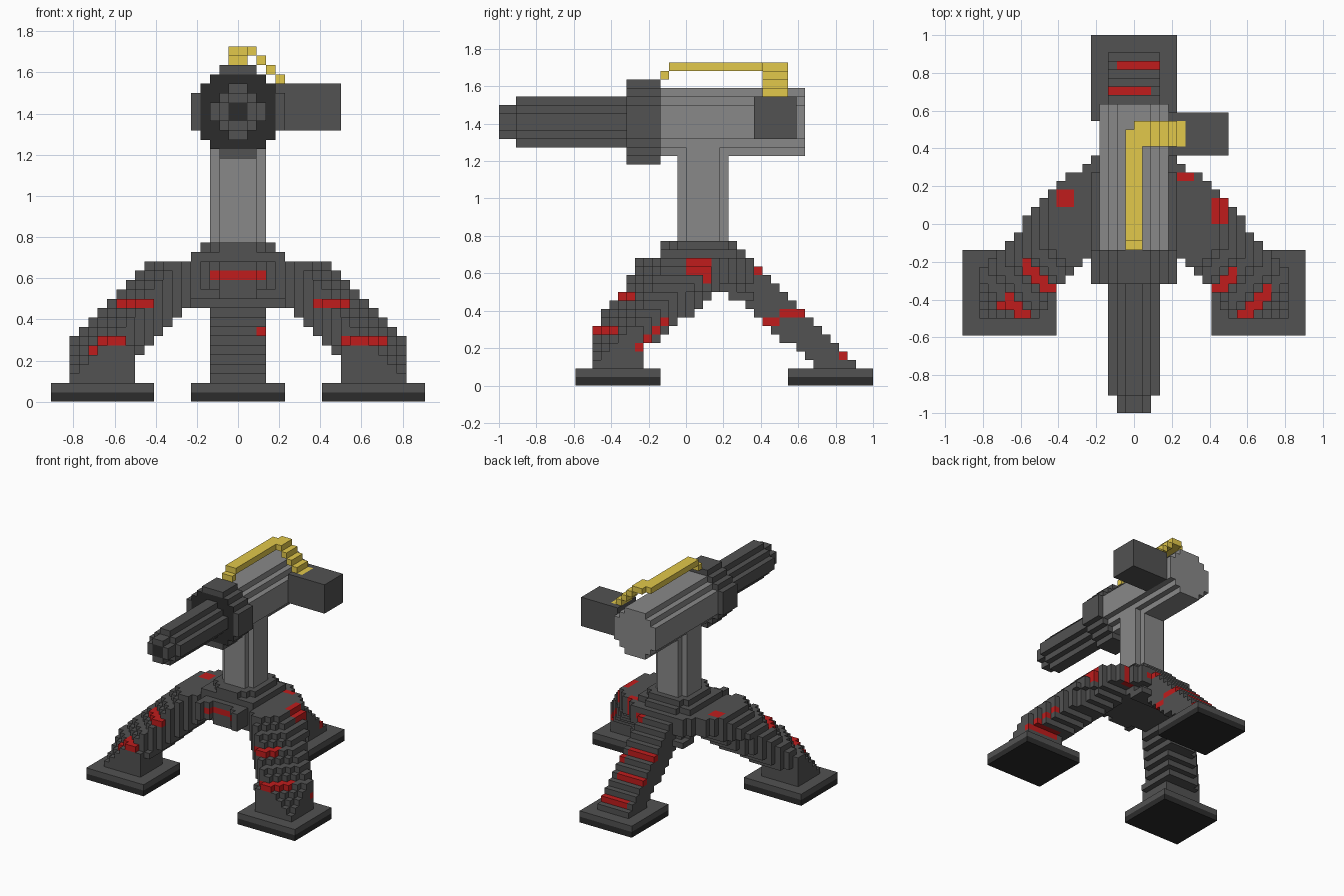
import bpy

if "Cube" in bpy.data.objects:
    bpy.data.objects.remove(bpy.data.objects["Cube"])

V = 1 / 22          # edge of one block
COLOURS = {
    "dark_grey": (0.085, 0.085, 0.085, 1), "light_grey": (0.25, 0.25, 0.25, 1),
    "near_black": (0.025, 0.025, 0.025, 1), "yellow": (0.76, 0.58, 0.07, 1),
    "red": (0.53, 0.012, 0.012, 1),
}
MATS = {}
for name, col in COLOURS.items():
    MATS[name] = bpy.data.materials.new(name)
    MATS[name].diffuse_color = col

cells = {}          # (i, j, k) -> (part, colour)


def put(part, colour, i, j, k):
    cells[(i, j, k)] = (part, colour)


def box(part, colour, x, y, z, keep=lambda i, j, k: True):
    for i in range(*x):
        for j in range(*y):
            for k in range(*z):
                if keep(i, j, k):
                    put(part, colour, i, j, k)


def tube(part, colour, half, limit, y):
    """Stepped octagonal bar along y, centred on height 31."""
    box(part, colour, (-half, half), y, (31 - half, 31 + half),
        lambda i, j, k: abs(i + .5) + abs(k - 30.5) <= limit)


# Hub: stacked discs
def disc(r):
    return lambda i, j, k: (i + .5) ** 2 + (j - 1.5) ** 2 <= r * r


box("hub", "dark_grey", (-5, 5), (5, 8), (10, 11))
box("hub", "dark_grey", (-7, 7), (-5, 9), (11, 15), disc(5.8))
box("hub", "dark_grey", (-8, 8), (2, 8), (12, 15), disc(7.2))
box("hub", "dark_grey", (-6, 6), (-4, 8), (15, 16), disc(5.3))
box("hub", "dark_grey", (-4, 4), (-3, 6), (16, 17), disc(4.9))


# Front legs: a flat brush swept from the foot up to the hub
def front_limit(k):
    return 29 - 1.2 * (k - 2) if k <= 6 else 24.2 - 1.5 * (k - 6)


path = [(14.5, k) for k in range(2, 7)]
path += [(14.5 - (k - 6), k) for k in range(7, 15)]
path += [(c, 14) for c in (5.5, 4.5, 3.5)] + [(1.5, 15)]
for cx, top in path:
    cy = 2 - 10 * (cx / 14.5) ** 1.7
    hy = 3 + 2 * min(1, max(0, (top - 6) / 5))
    if top >= 15:
        hy = 4.5
    for k in range(max(2, top - 2), top + 1):
        if cx < 8 and k < 11:
            continue
        for i in range(round(cx - 3.5), round(cx + 3.5)):
            for j in range(round(cy - hy), round(cy + hy)):
                side_ok = i + j <= (12 if k >= 11 else 11) and \
                    (i + j >= 1 or k < 6 or i < 4)
                if i - j <= front_limit(k) and side_ok:
                    put("front_right_leg", "dark_grey", i, j, k)
                    put("front_left_leg", "dark_grey", -1 - i, j, k)

# Back leg: one row back for each row down
for k in range(2, 16):
    start = 17 - k if k < 5 else 16 - k if k < 11 else 3
    box("back_leg", "dark_grey", (-3, 3), (start, 22 - k), (k, k + 1))

# Red scuff stripes on the legs and hub
RED_BOXES = [
    ((-3, 3), (-9, -2), (13, 14)), ((9, 11), (0, 3), (12, 15)),
    ((4, 7), (5, 6), (12, 15)), ((2, 4), (5, 9), (13, 14)),
    ((-9, -7), (2, 4), (12, 15)), ((-2, 3), (18, 19), (3, 4)),
    ((-3, 2), (15, 16), (6, 7)), ((2, 3), (9, 11), (7, 8)),
    ((2, 3), (11, 14), (8, 9)), ((-3, 2), (12, 13), (9, 10)),
]
STRIPES = [(10, 16, 6), (7, 12, 10), (-15, -12, 6), (-16, -15, 5), (-13, -9, 10)]


def is_red(i, j, k):
    for b in RED_BOXES:
        if all(lo <= v < hi for v, (lo, hi) in zip((i, j, k), b)):
            return True
    m, band = (i, 3.3) if i >= 0 else (-1 - i, 2)
    for lo, hi, row in STRIPES:
        if k == row and lo <= i < hi and m - j > front_limit(k) - band:
            return True
    return i >= 12 and -6 <= j <= -3 and k == j + 10


for c, (part, colour) in list(cells.items()):
    if is_red(*c):
        cells[c] = (part, "red")

# Feet: dark sole with a grey plate on top
for part, x, y in (("front_right_foot", (9, 20), (-13, -3)),
                   ("front_left_foot", (-20, -9), (-13, -3)),
                   ("back_foot", (-5, 5), (12, 22))):
    box(part, "near_black", x, y, (0, 1))
    box(part, "dark_grey", x, y, (1, 2))

# Column with notched corners
box("column", "light_grey", (-3, 3), (-1, 5), (17, 28),
    lambda i, j, k: not (i in (-3, 2) and j in (-1, 4)))

# Gun: main housing, collar, barrel and muzzle
tube("housing", "light_grey", 4, 5, (-3, 14))
tube("collar", "dark_grey", 5, 6, (-7, -3))
tube("barrel", "dark_grey", 3, 3, (-20, -7))
tube("muzzle", "dark_grey", 2, 2, (-22, -20))
tube("muzzle", "near_black", 1, 1, (-22, -21))

# Side ammunition box
box("side_box", "dark_grey", (4, 11), (8, 13), (29, 34))

# Yellow feed hose running over the top and down into the box
box("hose", "yellow", (-1, 1), (-3, -2), (36, 37))
box("hose", "yellow", (-1, 1), (-2, 11), (37, 38))
box("hose", "yellow", (0, 2), (9, 12), (37, 38))
for n in range(4):
    box("hose", "yellow", (2 + n, 3 + n), (9, 12), (36 - n, 37 - n))

# Turn the blocks into one mesh per part, keeping only the outside faces
SIDES = []
for axis in range(3):
    u, w = (axis + 1) % 3, (axis + 2) % 3
    for sign in (0, 1):
        ring = []
        for a, b in ((0, 0), (1, 0), (1, 1), (0, 1)):
            p = [0, 0, 0]
            p[axis], p[u], p[w] = sign, a, b
            ring.append(tuple(p))
        d = [0, 0, 0]
        d[axis] = 2 * sign - 1
        SIDES.append((tuple(d), ring if sign else ring[::-1]))

parts = {}
for c, (part, colour) in cells.items():
    parts.setdefault(part, []).append((c, colour))

names = list(COLOURS)
for part, blocks in parts.items():
    index, faces, face_mats = {}, [], []
    for c, colour in blocks:
        for d, ring in SIDES:
            if tuple(a + b for a, b in zip(c, d)) in cells:
                continue
            # the front of the collar is dark inside its rim
            inner = part == "collar" and d[1] == -1 and \
                max(abs(c[0] + .5), abs(c[2] - 30.5)) < 4
            faces.append([index.setdefault(tuple(a + b for a, b in zip(c, p)), len(index))
                          for p in ring])
            face_mats.append("near_black" if inner else colour)
    used = [n for n in names if n in face_mats]
    mesh = bpy.data.meshes.new(part)
    mesh.from_pydata([tuple(v * V for v in p) for p in index], [], faces)
    for n in used:
        mesh.materials.append(MATS[n])
    for poly, n in zip(mesh.polygons, face_mats):
        poly.material_index = used.index(n)
    bpy.context.collection.objects.link(bpy.data.objects.new(part, mesh))

for m in bpy.data.materials:
    if m.users and not m.is_grease_pencil:
        m.use_nodes = True
        m.node_tree.nodes["Principled BSDF"].inputs["Base Color"].default_value = m.diffuse_color
